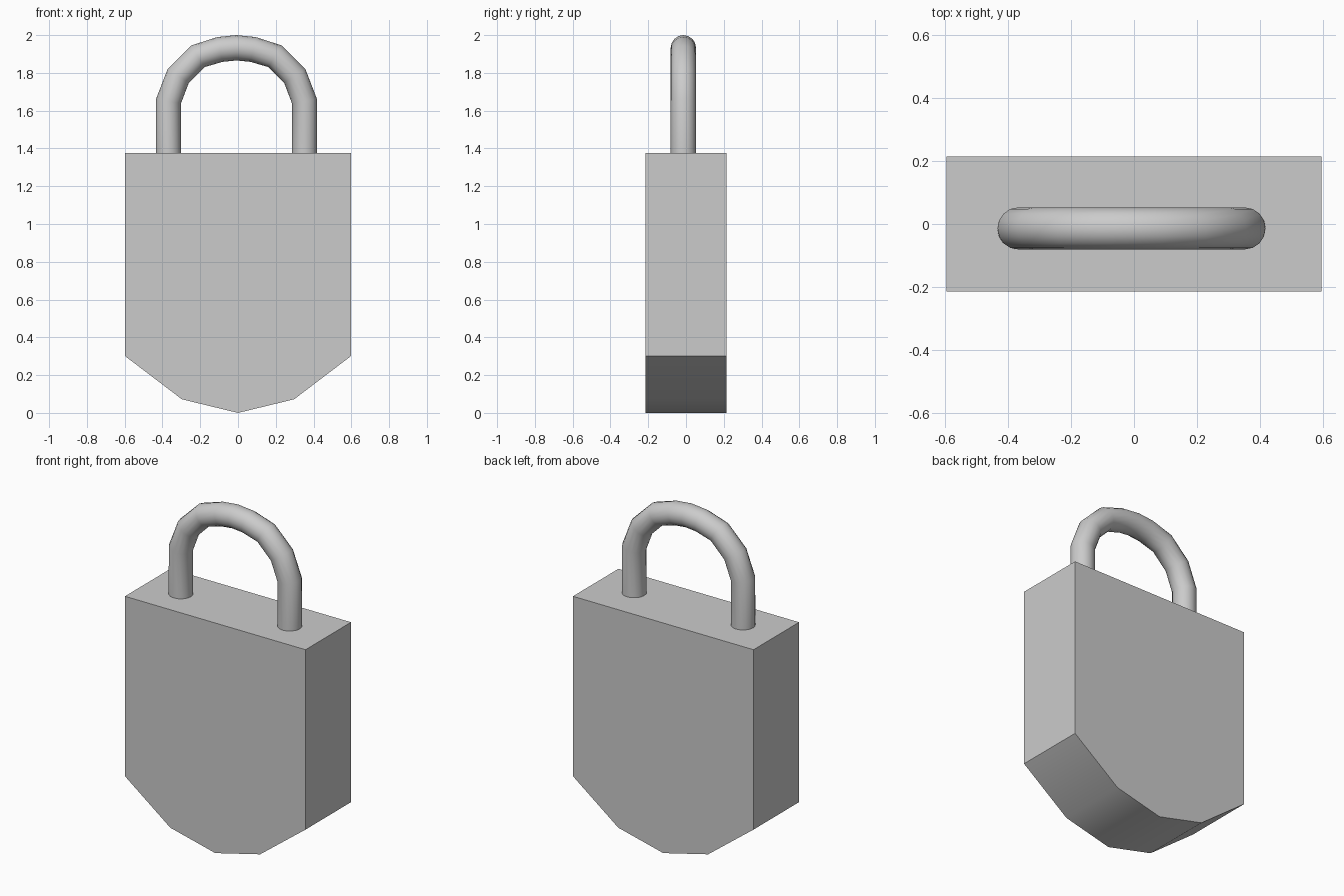
import bpy, bmesh
from math import radians

if "Cube" in bpy.data.objects:
    bpy.data.objects.remove(bpy.data.objects["Cube"])


def smooth(obj, angle):
    bpy.ops.object.select_all(action='DESELECT')
    obj.select_set(True)
    bpy.context.view_layer.objects.active = obj
    bpy.ops.object.shade_smooth_by_angle(angle=radians(angle))


# Lock body: shield-like profile extruded front to back
half = [(0.597, 1.375), (0.597, 0.3), (0.297, 0.072)]
profile = half + [(0, 0)] + [(-x, z) for x, z in reversed(half)]
bm = bmesh.new()
face = bm.faces.new([bm.verts.new((x, -0.215, z)) for x, z in profile])
ext = bmesh.ops.extrude_face_region(bm, geom=[face])
bmesh.ops.translate(bm, vec=(0, 0.43, 0),
                    verts=[v for v in ext['geom'] if isinstance(v, bmesh.types.BMVert)])
bmesh.ops.recalc_face_normals(bm, faces=bm.faces)
mesh = bpy.data.meshes.new("lock_body")
bm.to_mesh(mesh)
bm.free()
body = bpy.data.objects.new("lock_body", mesh)
bpy.context.collection.objects.link(body)
smooth(body, 30)

# Shackle: round tube swept along a faceted arch
cx, cy = -0.008, -0.014
arch = [(0.36, 1.36), (0.36, 1.65), (0.308, 1.785), (0.204, 1.888), (0.088, 1.924)]
path = [(-x, z) for x, z in arch] + [(0, 1.933)] + arch[::-1]
curve = bpy.data.curves.new("shackle", 'CURVE')
curve.dimensions = '3D'
curve.bevel_depth = 0.067
curve.bevel_resolution = 6
curve.use_fill_caps = True
spline = curve.splines.new('POLY')
spline.points.add(len(path) - 1)
for p, (x, z) in zip(spline.points, path):
    p.co = (cx + x, cy, z, 1)
shackle = bpy.data.objects.new("shackle", curve)
bpy.context.collection.objects.link(shackle)
bpy.ops.object.select_all(action='DESELECT')
shackle.select_set(True)
bpy.context.view_layer.objects.active = shackle
bpy.ops.object.convert(target='MESH')
smooth(bpy.context.view_layer.objects.active, 50)
